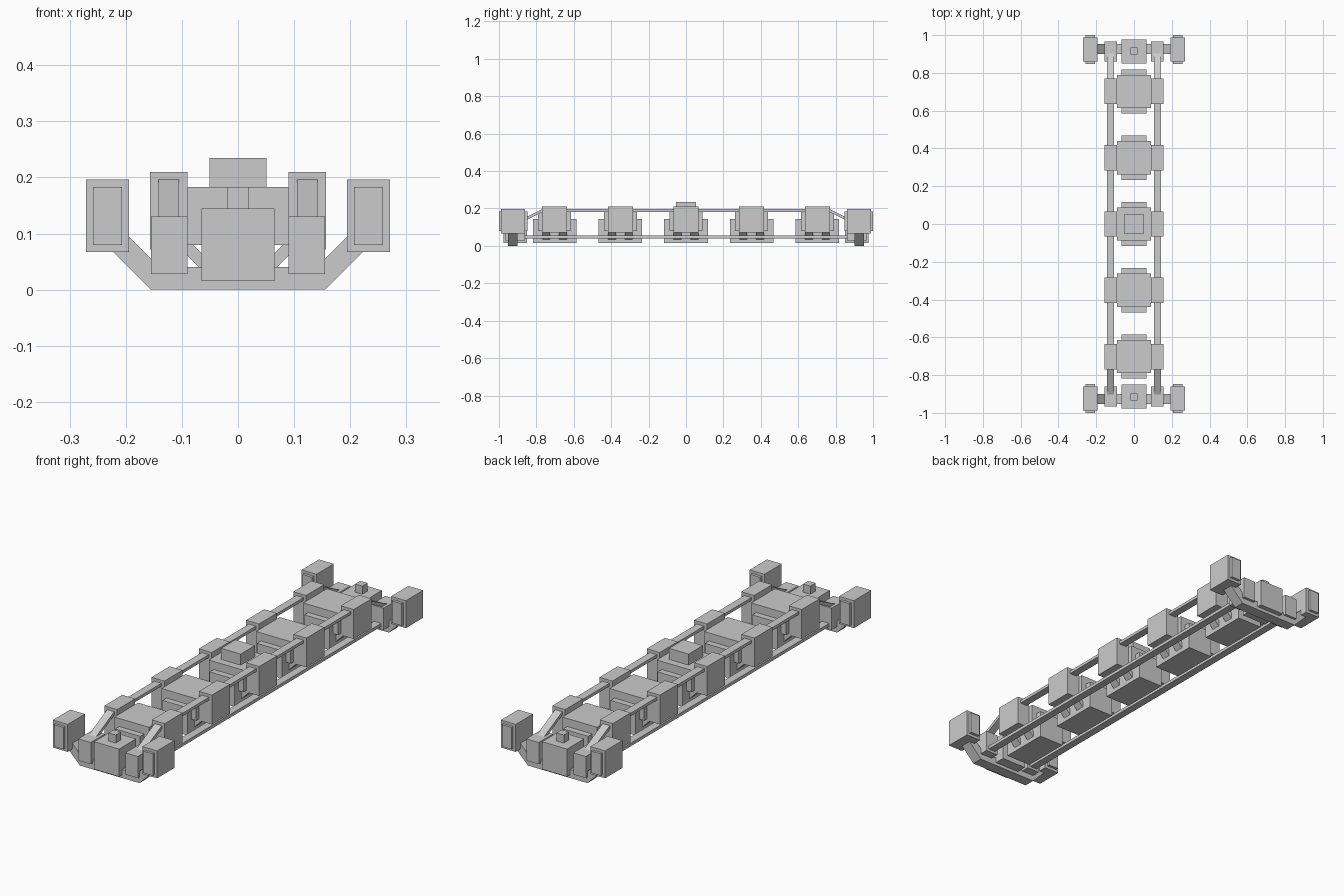
import bpy, bmesh
from mathutils import Vector

if "Cube" in bpy.data.objects:
    bpy.data.objects.remove(bpy.data.objects["Cube"])


def box(name, x, y, z):
    """Axis-aligned box from (min, max) ranges."""
    prism_y(name, [(x[0], z[0]), (x[1], z[0]), (x[1], z[1]), (x[0], z[1])], y)


def extrude(name, base, offset):
    bm = bmesh.new()
    face = bm.faces.new([bm.verts.new(p) for p in base])
    res = bmesh.ops.extrude_face_region(bm, geom=[face])
    verts = [v for v in res["geom"] if isinstance(v, bmesh.types.BMVert)]
    bmesh.ops.translate(bm, verts=verts, vec=Vector(offset))
    bmesh.ops.recalc_face_normals(bm, faces=bm.faces)
    me = bpy.data.meshes.new(name)
    bm.to_mesh(me)
    bm.free()
    bpy.context.collection.objects.link(bpy.data.objects.new(name, me))


def prism_y(name, xz, y):
    """Profile in x-z extruded along y."""
    extrude(name, [(a, y[0], b) for a, b in xz], (0, y[1] - y[0], 0))


def prism_x(name, yz, x):
    """Profile in y-z extruded along x."""
    extrude(name, [(x[0], a, b) for a, b in yz], (x[1] - x[0], 0, 0))


def span(s, a, b):
    return tuple(sorted((s * a, s * b)))


# Five body modules along the frame
for i in range(5):
    c = (i - 2) * 0.351
    box("module_upper_body", (-0.09, 0.09), (c - 0.088, c + 0.088), (0.08, 0.183))
    box("module_lower_body", (-0.065, 0.065), (c - 0.117, c + 0.117), (0.015, 0.145))
    for s in (-1, 1):
        box("module_side_box", span(s, 0.09, 0.157), (c - 0.067, c + 0.067), (0.072, 0.21))
        # Paired diagonal struts under each side box
        for t in (-0.045, 0.045):
            strut = [(0.04, 0.03), (0.06, 0.03), (0.125, 0.095), (0.105, 0.105), (0.04, 0.04)]
            prism_y("module_strut", [(s * a, b) for a, b in strut],
                    (c + t - 0.021, c + t + 0.021))

# Raised block on the middle module
box("centre_top_block", (-0.051, 0.051), (-0.053, 0.053), (0.183, 0.235))

# Long rails: upper ones bend down at both ends
for s in (-1, 1):
    x = span(s, 0.105, 0.142)
    prism_x("upper_rail", [(-0.92, 0.122), (-0.77, 0.196), (0.77, 0.196), (0.92, 0.122),
                           (0.92, 0.105), (0.765, 0.182), (-0.765, 0.182), (-0.92, 0.105)], x)
    box("lower_rail", x, (-0.92, 0.92), (0.04, 0.055))

# End assemblies, front and back
for e in (-1, 1):
    prism_y("end_cradle", [(-0.155, 0), (0.155, 0), (0.235, 0.08), (0.205, 0.105),
                           (0.14, 0.04), (-0.14, 0.04), (-0.205, 0.105), (-0.235, 0.08)],
            span(e, 0.9, 0.953))
    box("end_centre_box", (-0.065, 0.065), span(e, 0.85, 0.976), (0.015, 0.145))
    box("end_top_knob", (-0.019, 0.019), span(e, 0.897, 0.935), (0.145, 0.183))
    for s in (-1, 1):
        box("end_side_box", span(s, 0.09, 0.155), span(e, 0.86, 0.965), (0.028, 0.13))
        box("end_pod", span(s, 0.194, 0.271), span(e, 0.86, 0.988), (0.067, 0.196))
        box("end_pod_panel", span(s, 0.207, 0.258), span(e, 0.847, 1.0), (0.08, 0.183))
